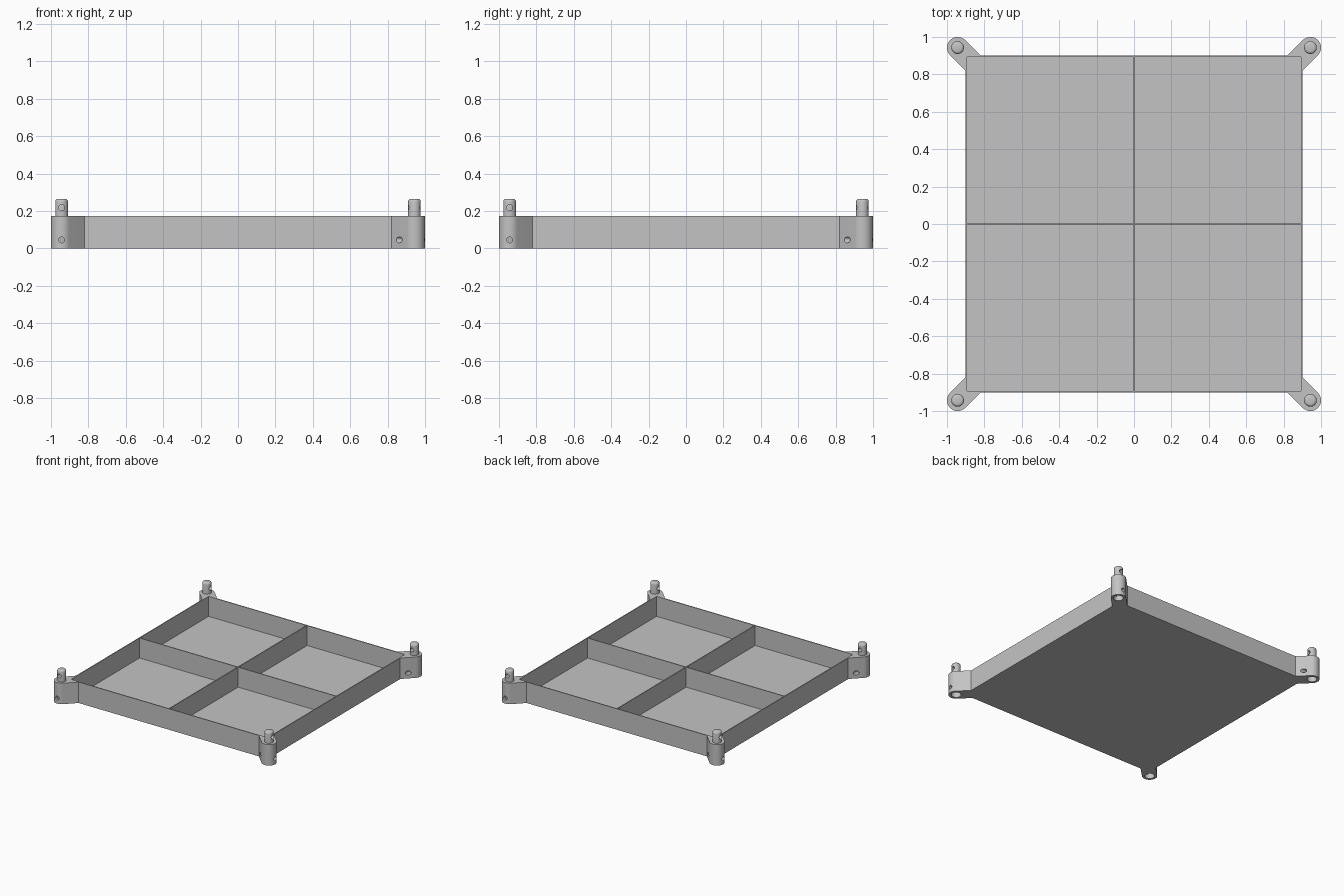
import bpy, bmesh, math
from mathutils import Matrix, Vector

if "Cube" in bpy.data.objects:
    bpy.data.objects.remove(bpy.data.objects["Cube"])

grey = bpy.data.materials.new("light grey plastic")
grey.diffuse_color = (0.55, 0.55, 0.55, 1)
grey.use_nodes = True
grey.node_tree.nodes["Principled BSDF"].inputs["Base Color"].default_value = grey.diffuse_color

H = 0.172          # tray height
S = 0.9            # tray half width
T = 0.008          # wall and floor thickness
C, R = 0.943, 0.057  # corner post centre and radius


def finish(bm, name):
    bmesh.ops.recalc_face_normals(bm, faces=bm.faces)
    me = bpy.data.meshes.new(name)
    bm.to_mesh(me)
    bm.free()
    me.materials.append(grey)
    ob = bpy.data.objects.new(name, me)
    bpy.context.collection.objects.link(ob)
    return ob


def add_box(bm, lo, hi):
    lo, hi = Vector(lo), Vector(hi)
    d = hi - lo
    bmesh.ops.create_cube(bm, size=1, matrix=Matrix.Translation((lo + hi) / 2) @ Matrix.Diagonal((*d, 1)))


def cylinder(name, r, depth, loc, along_y=False, segs=32):
    bm = bmesh.new()
    m = Matrix.Translation(loc)
    if along_y:
        m = m @ Matrix.Rotation(math.pi / 2, 4, 'X')
    bmesh.ops.create_cone(bm, cap_ends=True, segments=segs, radius1=r, radius2=r, depth=depth, matrix=m)
    return finish(bm, name)


def cut(ob, cutter):
    mod = ob.modifiers.new("cut", 'BOOLEAN')
    mod.operation = 'DIFFERENCE'
    mod.solver = 'EXACT'
    mod.object = cutter
    select(ob)
    bpy.ops.object.modifier_apply(modifier=mod.name)
    bpy.data.objects.remove(cutter)


def select(ob):
    bpy.ops.object.select_all(action='DESELECT')
    ob.select_set(True)
    bpy.context.view_layer.objects.active = ob


# tray body with four pockets
bm = bmesh.new()
add_box(bm, (-S, -S, 0), (S, S, H))
tray = finish(bm, "tray")
bm = bmesh.new()
for sx in (-1, 1):
    for sy in (-1, 1):
        x, y = sorted((sx * T / 2, sx * (S - T))), sorted((sy * T / 2, sy * (S - T)))
        add_box(bm, (x[0], y[0], T), (x[1], y[1], H + 0.1))
cut(tray, finish(bm, "pocket_cutter"))

# corner post: rounded diagonal lug with a socket underneath and a cross hole
bm = bmesh.new()
arc = [math.radians(-45 + 180 * i / 24) for i in range(25)]
pts = [(C + R * math.cos(a), C + R * math.sin(a)) for a in arc]
inner = S - 0.002
edge = inner - R * math.sqrt(2)
pts += [(edge, inner), (inner, inner), (inner, edge)]
face = bm.faces.new([bm.verts.new((x, y, 0)) for x, y in pts])
ext = bmesh.ops.extrude_face_region(bm, geom=[face])
bmesh.ops.translate(bm, verts=[v for v in ext['geom'] if isinstance(v, bmesh.types.BMVert)], vec=(0, 0, H))
lug = finish(bm, "corner_lug")
cut(lug, cylinder("socket_cutter", 0.037, 0.2, (C, C, 0)))
cut(lug, cylinder("hole_cutter", 0.016, 0.4, (C, C, 0.045), True, 24))

# stacking pin with rounded top and a cross hole
pin = cylinder("stacking_pin", 0.034, 0.1, (C, C, 0.214))
bm = bmesh.new()
bm.from_mesh(pin.data)
rim = [e for e in bm.edges if all(v.co.z > 0.25 for v in e.verts)]
bmesh.ops.bevel(bm, geom=rim, offset=0.014, segments=3, profile=0.5, affect='EDGES')
bm.to_mesh(pin.data)
bm.free()
cut(pin, cylinder("hole_cutter", 0.016, 0.4, (C, C, 0.217), True, 24))

# repeat lug and pin by quarter turns
for part in (lug, pin):
    select(part)
    bpy.ops.object.shade_smooth_by_angle(angle=math.radians(35))
    for k in (1, 2, 3):
        ob = part.copy()
        ob.name = f"{part.name}_{k + 1}"
        ob.rotation_euler.z = k * math.pi / 2
        bpy.context.collection.objects.link(ob)
